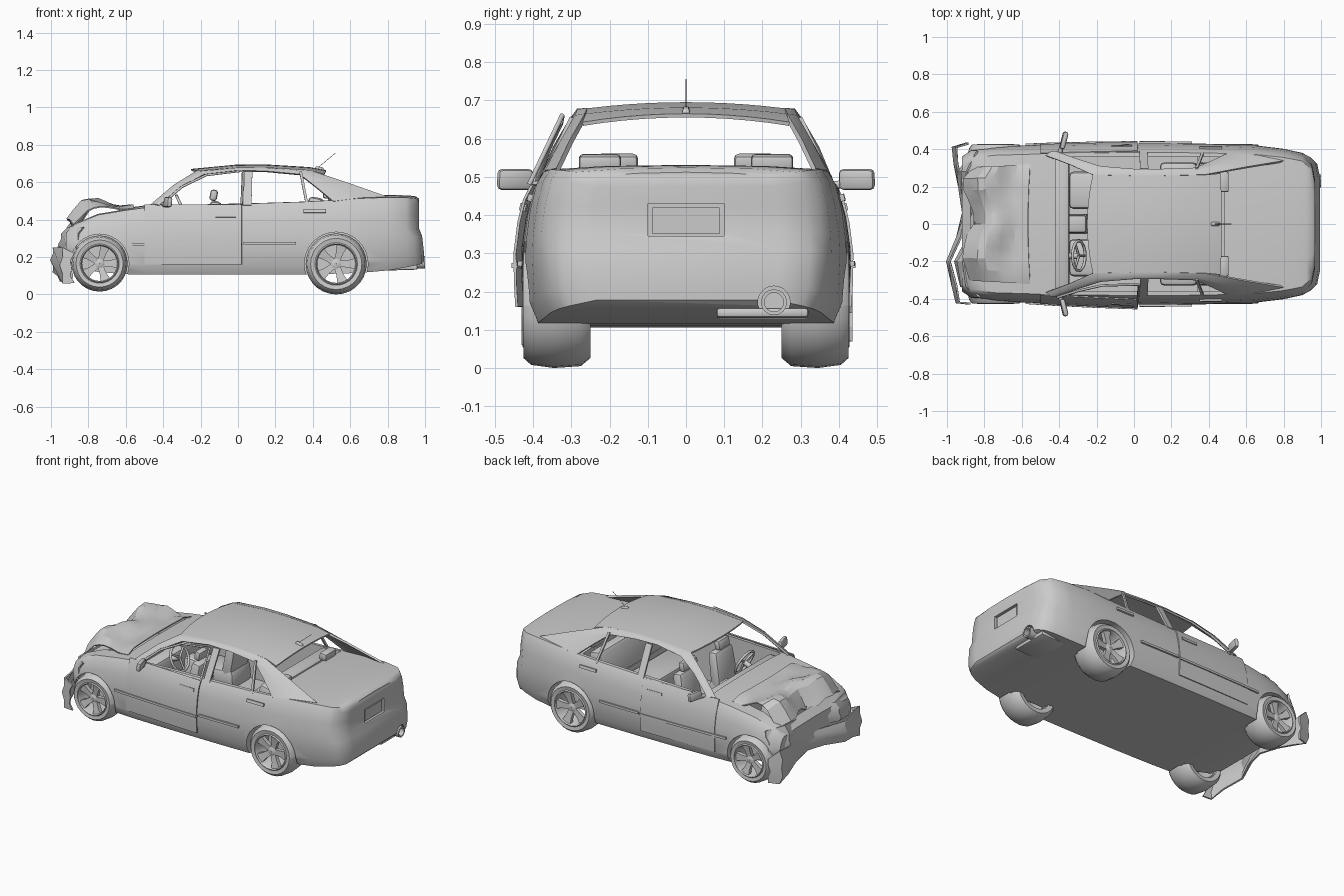
import bpy, bmesh, math
from mathutils import Vector, Matrix

if "Cube" in bpy.data.objects:
    bpy.data.objects.remove(bpy.data.objects["Cube"])

paint = bpy.data.materials.new("plain_grey")
paint.use_nodes = True
paint.diffuse_color = (0.6, 0.6, 0.6, 1)
paint.node_tree.nodes["Principled BSDF"].inputs["Base Color"].default_value = (0.6, 0.6, 0.6, 1)
PARTS, CUTTERS = {}, []


def make(name, verts, faces, thick=0, smooth=40):
    me = bpy.data.meshes.new(name)
    me.from_pydata([tuple(v) for v in verts], [], faces)
    bm = bmesh.new()
    bm.from_mesh(me)
    bmesh.ops.recalc_face_normals(bm, faces=bm.faces)
    bm.to_mesh(me)
    bm.free()
    me.materials.append(paint)
    ob = bpy.data.objects.new(name, me)
    bpy.context.collection.objects.link(ob)
    if thick:
        mod = ob.modifiers.new("thickness", "SOLIDIFY")
        mod.thickness, mod.offset = thick, 0
    PARTS[ob] = smooth
    return ob


def grid(name, rows, thick=0, closed=False, caps=False, smooth=40):
    n = len(rows[0])
    verts = [p for r in rows for p in r]
    faces = [(i * n + j, i * n + (j + 1) % n, (i + 1) * n + (j + 1) % n, (i + 1) * n + j)
             for i in range(len(rows) - 1) for j in range(n if closed else n - 1)]
    if caps:
        # caps are bridged side to side, ring point j facing its mirror
        for base in (0, len(verts) - n):
            for j in range((n - 1) // 2):
                quad = dict.fromkeys((j, j + 1, n - 2 - j, n - 1 - j))
                faces.append(tuple(base + k for k in quad))
    return make(name, verts, faces, thick, smooth)


def box(name, loc, size, tilt=0, bevel=0.0, taper=1.0, yaw=0):
    m = Matrix.Translation(loc) @ Matrix.Rotation(yaw, 4, "Z") @ Matrix.Rotation(tilt, 4, "Y")
    rows = [[m @ Vector((a * size[0] / 2 * k, b * size[1] / 2 * k, z * size[2] / 2))
             for a, b in ((-1, -1), (1, -1), (1, 1), (-1, 1))] for z, k in ((-1, 1), (1, taper))]
    ob = grid(name, rows, closed=True, caps=True)
    if bevel:
        mod = ob.modifiers.new("soft_edges", "BEVEL")
        mod.width, mod.segments = bevel, 2
    return ob


def tube(name, pts, radius, n=6, loop=False):
    cu = bpy.data.curves.new(name, "CURVE")
    cu.dimensions, cu.bevel_depth, cu.bevel_resolution, cu.use_fill_caps = "3D", radius, n // 4, True
    sp = cu.splines.new("POLY")
    sp.points.add(len(pts) - 1)
    for p, q in zip(sp.points, pts):
        p.co = (*q, 1)
    sp.use_cyclic_u = loop
    cu.materials.append(paint)
    ob = bpy.data.objects.new(name, cu)
    bpy.context.collection.objects.link(ob)


def lathe(name, profile, loc, side=1, n=28):
    rows = [[(loc[0] + r * math.cos(a), loc[1] + side * y, loc[2] + r * math.sin(a)) for r, y in profile]
            for a in (2 * math.pi * i / n for i in range(n))]
    grid(name, rows + rows[:1], closed=True)


def cylinder_cutter(target, name, a, b, radius):
    axis = (Vector(b) - Vector(a)).normalized()
    u, v = axis.orthogonal().normalized(), axis.cross(axis.orthogonal()).normalized()
    ends = [[Vector(p) + radius * (u * math.cos(t) + v * math.sin(t))
             for t in (math.tau * i / 32 for i in range(32))] for p in (a, b)]
    cut(target, grid(name, ends, closed=True, caps=True))


def cut(target, cutter):
    mod = target.modifiers.new("cut", "BOOLEAN")
    mod.operation, mod.object = "DIFFERENCE", cutter
    cutter.hide_render = True
    PARTS.pop(cutter)
    CUTTERS.append(cutter)


def lerp(table, x):
    for a, b in zip(table, table[1:]):
        if x <= b[0]:
            t = max(0, (x - a[0]) / (b[0] - a[0]))
            return [p + (q - p) * t for p, q in zip(a[1:], b[1:])]
    return table[-1][1:]


# body: station x -> half width, bottom, top
STATIONS = [(-0.92, .36, .2, .33), (-0.87, .395, .15, .375), (-0.75, .415, .12, .425), (-0.6, .42, .108, .45),
            (-0.45, .425, .106, .47), (-0.2, .43, .106, .48), (0.1, .432, .106, .487), (0.35, .43, .106, .495),
            (0.5, .426, .11, .503), (0.65, .42, .115, .513), (0.8, .402, .128, .519), (0.9, .38, .145, .518),
            (0.95, .357, .155, .516), (0.98, .325, .163, .512), (0.995, .25, .178, .5)]
SECTION = [(0, .93), (.13, .985), (.42, 1), (.55, .995), (.75, .97), (.92, .93), (1, .885)]


def half(x):
    w, zb, zt = lerp(STATIONS, x)
    return [(f * w, zb + t * (zt - zb)) for t, f in SECTION]


def side_y(x, z):
    return lerp([(p[1], p[0]) for p in half(x)], z)[0]


rows = []
for st in STATIONS:
    h = half(st[0])
    top = [(h[-1][0] * .6, h[-1][1] + .009), (0, h[-1][1] + .012)]
    right = h + top
    ring = right + [(-y, z) for y, z in reversed(right[:-1])]
    # the boot lid sits back from the bumper
    rows.append([(st[0] - (.028 * min(1, max(0, (z - .29) / .06)) if st[0] > .9 else 0), y, z) for y, z in ring])
body = grid("body_shell", rows, closed=True, caps=True)
cut(body, box("cabin_cutter", (-.04, 0, .6), (.76, .72, .88)))
cut(body, box("rear_cabin_cutter", (.4, 0, .675), (.16, .72, .65)))
cut(body, box("engine_bay_cutter", (-.72, 0, .6), (.31, .57, .72)))
cut(body, box("plate_cutter", (1.01, 0, .388), (.12, .2, .085)))
cylinder_cutter(body, "exhaust_cutter", (.93, .23, .172), (1.1, .23, .172), .042)
WHEELS = [(-.74, .165, .15), (.525, .163, .163)]
for x, z, r in WHEELS:
    for s in (1, -1):
        cylinder_cutter(body, "wheel_arch_cutter", (x, s * .3, z), (x, s * .6, z), r + .007)

# roof and pillars
OUTER = [(-.42, .385, .475), (-.3, .343, .575), (-.18, .305, .64), (0, .29, .66), (.15, .29, .657),
         (.33, .296, .64), (.42, .336, .57), (.51, .378, .495)]
INNER = [(-.47, .365, .472), (-.34, .316, .582), (-.22, .262, .656), (0, .257, .674), (.15, .257, .674),
         (.38, .262, .66), (.59, .30, .592), (.8, .335, .518)]
for s, side in ((1, "left"), (-1, "right")):
    mid = [((a[0] + b[0]) / 2, (a[1] + b[1]) / 2 + .008, (a[2] + b[2]) / 2 + .006) for a, b in zip(OUTER, INNER)]
    grid(side + "_pillar_rail", [[(x, s * y, z) for x, y, z in e] for e in (OUTER, mid, INNER)], .012, smooth=50)
    for nm, low, high, w in (("_centre_pillar", (.05, .386), (.055, .292), .022),
                             ("_quarter_window_bar", (.37, .386), (.335, .298), .007)):
        grid(side + nm, [[(px + d, s * py, pz) for d in (-w, w)]
                         for px, py, pz in ((*low, .475), (*high, .655))], .012)
roof = []
for (x, y, z), rise, bow in zip(INNER[2:6] + [(.46, .27, .638)], (.01, .015, .016, .016, .022), (.03, .01, 0, 0, -.01)):
    roof.append([(x - bow * (1 - f * f), y * f, z + rise * (1 - f * f)) for f in (k / 5 for k in range(-5, 6))])
grid("roof_panel", roof, .01, smooth=45)

# front doors, the right one standing ajar
for s, side, swing in ((1, "left", .004), (-1, "right", .03)):
    def out(x, y):
        return s * (y + .002 + swing * (x + .5))
    panel = [[(x, out(x, side_y(x, z)), z) for x in (-.5, -.35, -.15, .02)]
             for z in (.16, .22, .3, .38, .44, .48)]
    grid(side + "_front_door", panel, .007)
    for nm, a, b, z, w in (("_front_trim", -.58, .02, .268, .014), ("_rear_trim", .03, .31, .273, .014),
                           ("_front_handle", -.12, -.01, .42, .018), ("_rear_handle", .35, .47, .445, .018)):
        off = out if a < 0 else (lambda x, y: s * (y + .003))
        grid(side + nm, [[(a + (b - a) * k / 5, off(a + (b - a) * k / 5, side_y(a + (b - a) * k / 5, zz)), zz)
                          for k in range(6)] for zz in (z - w / 2, z + w / 2)], .016)
    # mirrors swept back
    box(side + "_mirror", (-.375, s * .447, .493), (.028, .095, .055), .1, .012, 1, -s * .25)
    tube(side + "_mirror_arm", [(-.4, s * .37, .475), (-.385, s * .42, .482)], .012)
frame = [(-.41, .388, .48), (-.3, .35, .575), (-.17, .316, .638), (.025, .306, .66), (.02, .392, .48)]
tube("right_door_frame", [(x, out(x, y), z) for x, y, z in frame], .007)

# wheels with five spokes
TYRE = [(.66, .085), (.84, .09), (.95, .07), (1, .01), (.97, -.06), (.84, -.085), (.66, -.08)]
for (x, z, r), end in zip(WHEELS, ("front", "rear")):
    for s, side in ((1, "left"), (-1, "right")):
        c = (x, s * .335, z)
        nm = side + "_" + end
        lathe(nm + "_tyre", [(k * r, y) for k, y in TYRE], c, s)
        lathe(nm + "_rim", [(k * r, y) for k, y in ((.7, .086), (.66, .092), (.62, .08), (.62, -.06), (.7, -.06))], c, s)
        lathe(nm + "_hub", [(.01 * r, .076), (.1 * r, .076), (.17 * r, .07), (.19 * r, .04), (.01 * r, .04)], c, s, 16)
        for k in range(5):
            turn = Matrix.Translation(c) @ Matrix.Rotation(math.tau * k / 5 + .3, 4, "Y")
            ring = [[turn @ Vector((d * w * r, s * y, q * r)) for d, y in ((-1, yo), (1, yo), (1, yo - .025), (-1, yo - .025))]
                    for q, w, yo in ((.1, .1, .07), (.4, .12, .076), (.66, .19, .084))]
            grid(nm + "_spoke", ring, closed=True, caps=True)

# crumpled bonnet
BONNET = [(0, .478), (.25, .465), (.45, .485), (.6, .502), (.75, .495), (.88, .44), (1, .39)]
EDGE = [(-.32, -.88), (-.2, -.935), (0, -.855), (.15, -.89), (.25, -.92), (.32, -.88)]
rows = []
for i in range(10):
    u = i / 9
    row = []
    for j in range(11):
        y = -.32 + .064 * j
        crush = .02 * u * math.sin(17 * y + 5 * u) + .01 * u * math.cos(31 * y - 9 * u)
        row.append((-.555 - .012 * math.cos(5 * y) + u * (lerp(EDGE, y)[0] + .567) + .012 * u * math.sin(23 * y),
                    y * (1 - .06 * u), lerp(BONNET, u)[0] + crush - .02 * (abs(y) > .3)))
    rows.append(row)
grid("crumpled_bonnet", rows, .007, smooth=22)

# broken nose and bumper: y -> x, lower z, upper z
NOSE = [(-.39, -.86, .22, .36), (-.33, -.92, .23, .36), (-.2, -.95, .24, .35), (-.08, -.89, .25, .36),
        (.05, -.875, .25, .34), (.16, -.91, .24, .37), (.28, -.93, .22, .38), (.39, -.86, .22, .37)]
BUMPER = [(-.425, -.88, .06, .22), (-.42, -.93, .06, .25), (-.33, -.955, .09, .25), (-.2, -.98, .12, .25),
          (-.07, -.93, .13, .24), (.06, -.895, .14, .25), (.2, -.92, .12, .26), (.32, -.94, .1, .27),
          (.41, -.955, .07, .28), (.43, -.88, .07, .22)]
for nm, path, puff in (("crushed_nose", NOSE, .012), ("broken_bumper", BUMPER, .014)):
    strip = []
    for k in range(5):
        t = k / 4
        strip.append([(x - puff * math.sin(math.pi * t) + .03 * t * (nm == "crushed_nose") + .006 * (-1) ** (i + k),
                       y, a + (b - a) * t) for i, (y, x, a, b) in enumerate(path)])
    grid(nm, strip, .01, smooth=22)
box("radiator", (-.83, 0, .3), (.06, .5, .16), .1)
box("engine_block", (-.7, 0, .32), (.16, .34, .16), 0, .02, .85)

# rear details
box("number_plate", (.957, 0, .385), (.008, .175, .07))
EXHAUST_TURN = Matrix.Translation((.9, .23, .172)) @ Matrix.Rotation(-math.pi / 2, 4, "Z")
grid("exhaust_tip", [[EXHAUST_TURN @ Vector((r * math.cos(a), y, r * math.sin(a)))
                      for r, y in ((.025, 0), (.034, 0), (.034, .1), (.025, .1))]
                     for a in (math.tau * i / 16 for i in range(17))], closed=True)
box("silencer", (.86, .2, .142), (.2, .24, .025), -.03, .008)
box("aerial_base", (.435, 0, .672), (.06, .024, .02), .2, .004, .6)
tube("aerial", [(.43, 0, .68), (.52, 0, .755)], .0015)

# cabin
box("dashboard", (-.4, 0, .385), (.11, .7, .15), 0, .02)
box("centre_console", (-.34, 0, .3), (.2, .11, .19), 0, .015, .85)
wheel = Matrix.Translation((-.295, -.17, .455)) @ Matrix.Rotation(math.radians(65), 4, "Y")
rim = [wheel @ Vector((.08 * math.cos(a), .08 * math.sin(a), 0)) for a in (math.tau * i / 20 for i in range(20))]
tube("steering_wheel", rim, .008, 8, True)
for k in (0, 7, 13):
    tube("steering_spoke", [wheel.translation, rim[k]], .007)
tube("steering_column", [wheel.translation, (-.4, -.17, .41)], .016, 8)
for s, side in ((1, "left"), (-1, "right")):
    box(side + "_seat_cushion", (-.22, s * .18, .25), (.25, .2, .12), -.08, .025)
    box(side + "_seat_back", (-.135, s * .18, .375), (.075, .2, .25), .15, .025, .88)
    box(side + "_headrest", (-.13, s * .18, .53), (.04, .11, .06), .2, .014)
    box(side + "_rear_headrest", (.48, s * .225, .535), (.05, .11, .045), .1, .01)
box("rear_bench", (.24, 0, .26), (.2, .66, .13), -.05, .025)
box("rear_bench_back", (.4, 0, .405), (.09, .66, .23), .2, .025)

# apply the cuts and thicknesses, then shade with sharp edges kept
for angle in set(PARTS.values()):
    bpy.ops.object.select_all(action="DESELECT")
    for ob, smooth in PARTS.items():
        if smooth == angle:
            ob.select_set(True)
            bpy.context.view_layer.objects.active = ob
    bpy.ops.object.convert(target="MESH")
    bpy.ops.object.shade_smooth_by_angle(angle=math.radians(angle))
for cutter in CUTTERS:
    bpy.data.objects.remove(cutter)
